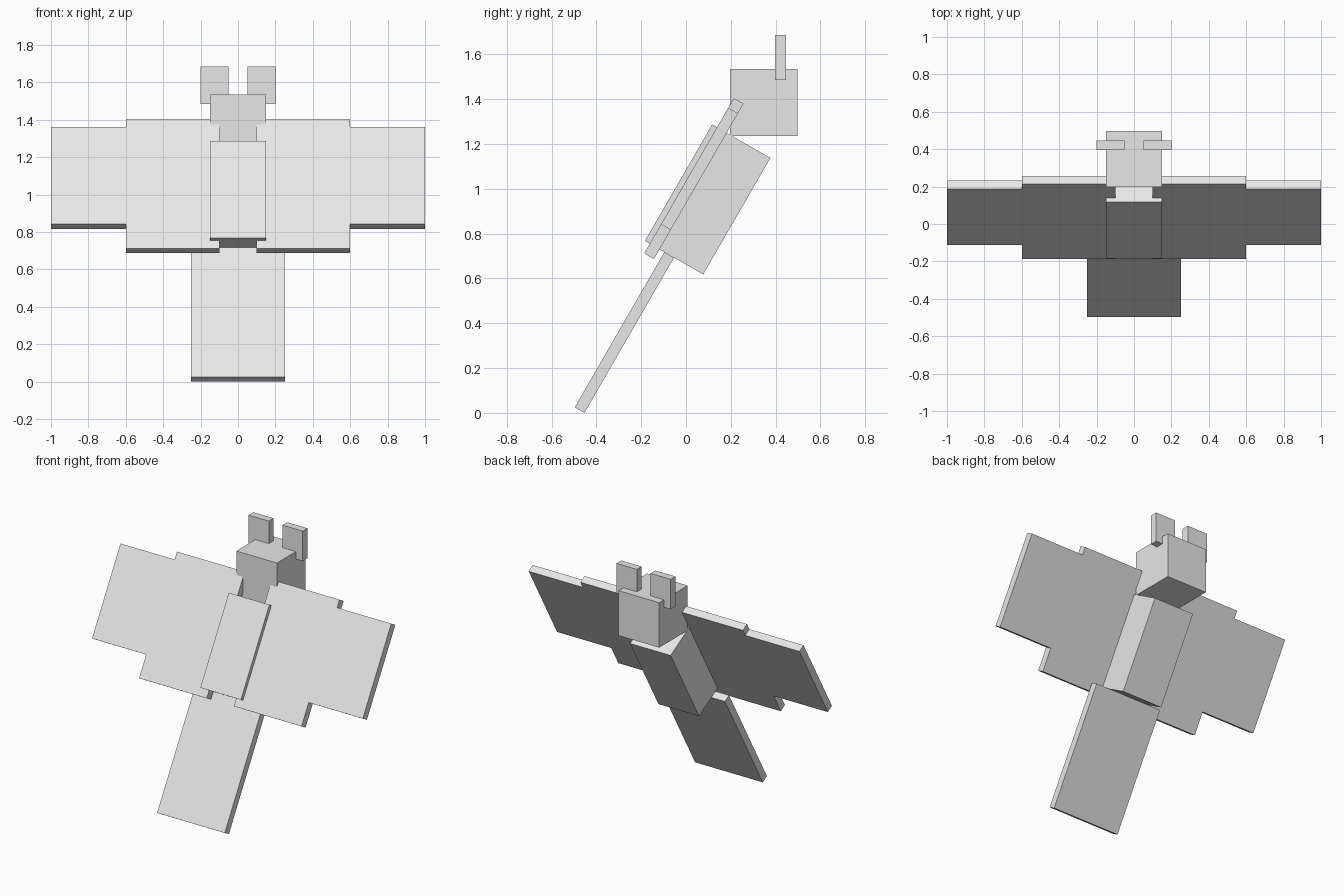
import bpy
from math import radians
from mathutils import Matrix, Vector

old = bpy.data.objects.get("Cube")
if old:
    bpy.data.objects.remove(old, do_unlink=True)

# One plain grey for the whole model
grey = bpy.data.materials.new("plain grey")
grey.use_nodes = True
colour = (0.8, 0.8, 0.8, 1)
grey.diffuse_color = colour
grey.node_tree.nodes["Principled BSDF"].inputs["Base Color"].default_value = colour

U = 0.05  # one modelling unit
HEAD = Matrix.Translation((0, 0.3467, 1.3856))
TORSO = HEAD @ Matrix.Rotation(radians(-30), 4, 'X')  # leans back from the head


def box(name, frame, low, high):
    """Box between two corners, in modelling units of the given frame."""
    low, high = Vector(low), Vector(high)
    bpy.ops.mesh.primitive_cube_add(size=1)
    ob = bpy.context.object
    ob.name = name
    ob.data.transform(Matrix.Translation((low + high) / 2 * U)
                      @ Matrix.Diagonal((high - low) * U).to_4x4())
    ob.data.materials.append(grey)
    ob.matrix_world = frame
    return ob


def pair(name, frame, low, high):
    """The same box on the left (+x) and the right (-x)."""
    box("left_" + name, frame, low, high)
    box("right_" + name, frame, (-high[0], low[1], low[2]), (-low[0], high[1], high[2]))


# Head and ears stand upright
box("head", HEAD, (-3, -3, -3), (3, 3, 3))
pair("ear", HEAD, (1, 1, 2), (4, 2, 6))

# Body, tail panel and wings share the lean
box("body", TORSO, (-3, -3, -16), (3, 3, -4))
box("tail_panel", TORSO, (-5, -1, -32), (5, 0, -16))
pair("inner_wing", TORSO, (2, -2.5, -17), (12, -1.5, -1))
pair("outer_wing", TORSO, (12, -2.5, -14), (20, -1.5, -2))
